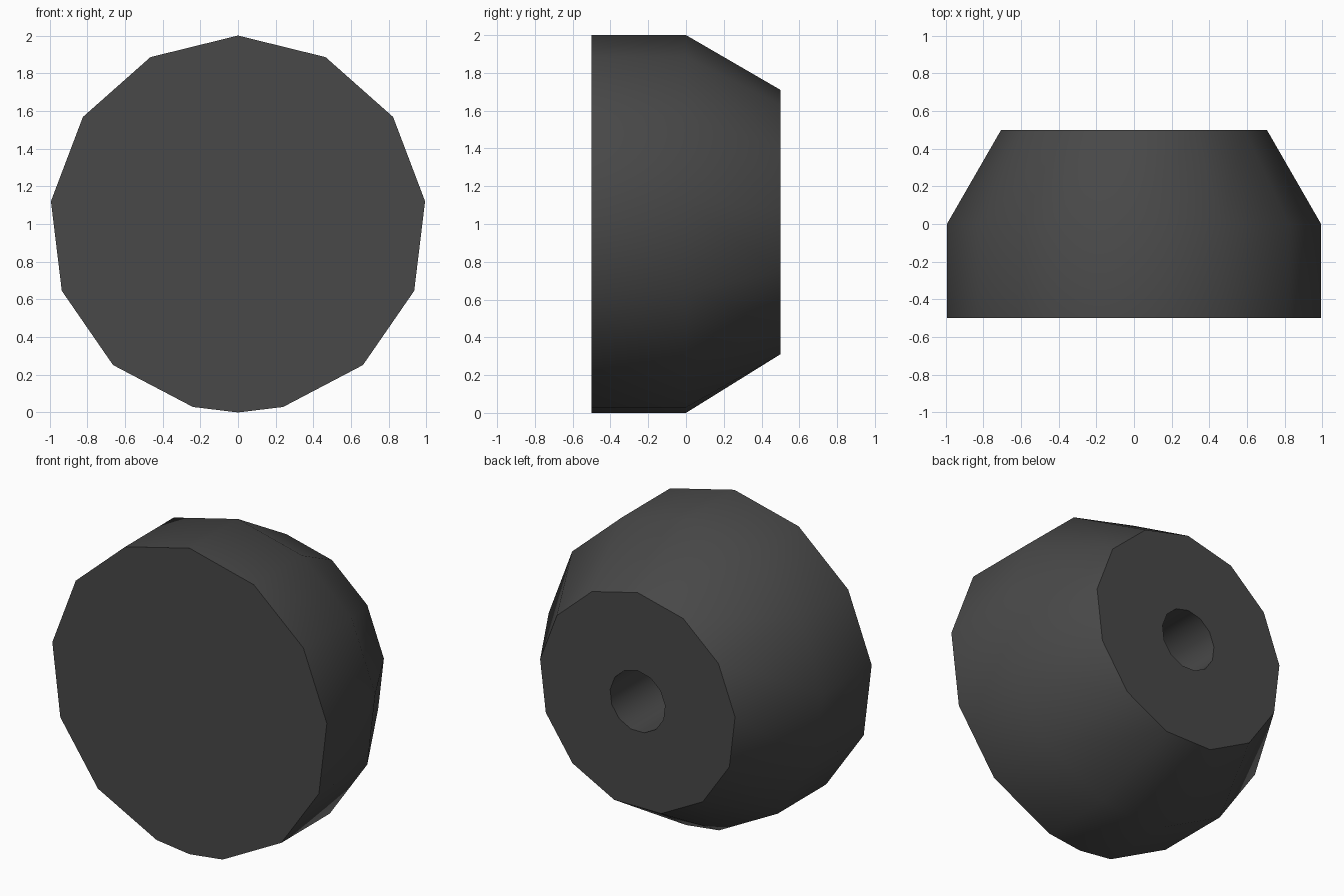
import bpy, bmesh, math

if "Cube" in bpy.data.objects:
    bpy.data.objects.remove(bpy.data.objects["Cube"])

SIDES = 13

rubber = bpy.data.materials.new("dark_grey")
rubber.diffuse_color = (0.065, 0.065, 0.065, 1)
rubber.use_nodes = True
rubber.node_tree.nodes["Principled BSDF"].inputs["Base Color"].default_value = rubber.diffuse_color


def ring(bm, radius, y, pointed=False):
    """Upright polygon with a corner at the top; pointed adds one at the bottom."""
    angles = [2 * math.pi * i / SIDES for i in range(SIDES)]
    if pointed:
        angles.insert(SIDES // 2 + 1, math.pi)
    return [bm.verts.new((radius * math.sin(a), y, 1 + radius * math.cos(a)))
            for a in angles]


def bridge(bm, a, b):
    for i in range(len(a)):
        j = (i + 1) % len(a)
        bm.faces.new((a[i], a[j], b[j], b[i]))


bm = bmesh.new()
front = ring(bm, 1.0, -0.5, True)
middle = ring(bm, 1.0, 0.0, True)
back = ring(bm, 0.71, 0.5)
hole_rim = ring(bm, 0.2, 0.5)
hole_end = ring(bm, 0.2, 0.0)

# Front cap and straight rim
bm.faces.new(front)
bridge(bm, front, middle)

# Tapered back, with one triangle at the bottom corner
half = SIDES // 2
bottom = middle[half + 1]
taper = middle[:half + 1] + middle[half + 2:]
for i in range(SIDES):
    j = (i + 1) % SIDES
    if i == half:
        bm.faces.new((taper[i], bottom, back[i]))
        bm.faces.new((bottom, back[j], back[i]))
        bm.faces.new((bottom, taper[j], back[j]))
    else:
        bm.faces.new((taper[i], taper[j], back[j], back[i]))

# Back face around the axle hole, hole wall and hole floor
bridge(bm, back, hole_rim)
bridge(bm, hole_rim, hole_end)
bm.faces.new(hole_end)
bmesh.ops.recalc_face_normals(bm, faces=bm.faces[:])

mesh = bpy.data.meshes.new("wheel")
bm.to_mesh(mesh)
bm.free()
mesh.materials.append(rubber)
wheel = bpy.data.objects.new("wheel", mesh)
bpy.context.collection.objects.link(wheel)

# Smooth sides, crisp cap edges
bpy.context.view_layer.objects.active = wheel
wheel.select_set(True)
bpy.ops.object.shade_smooth_by_angle(angle=math.radians(45))
